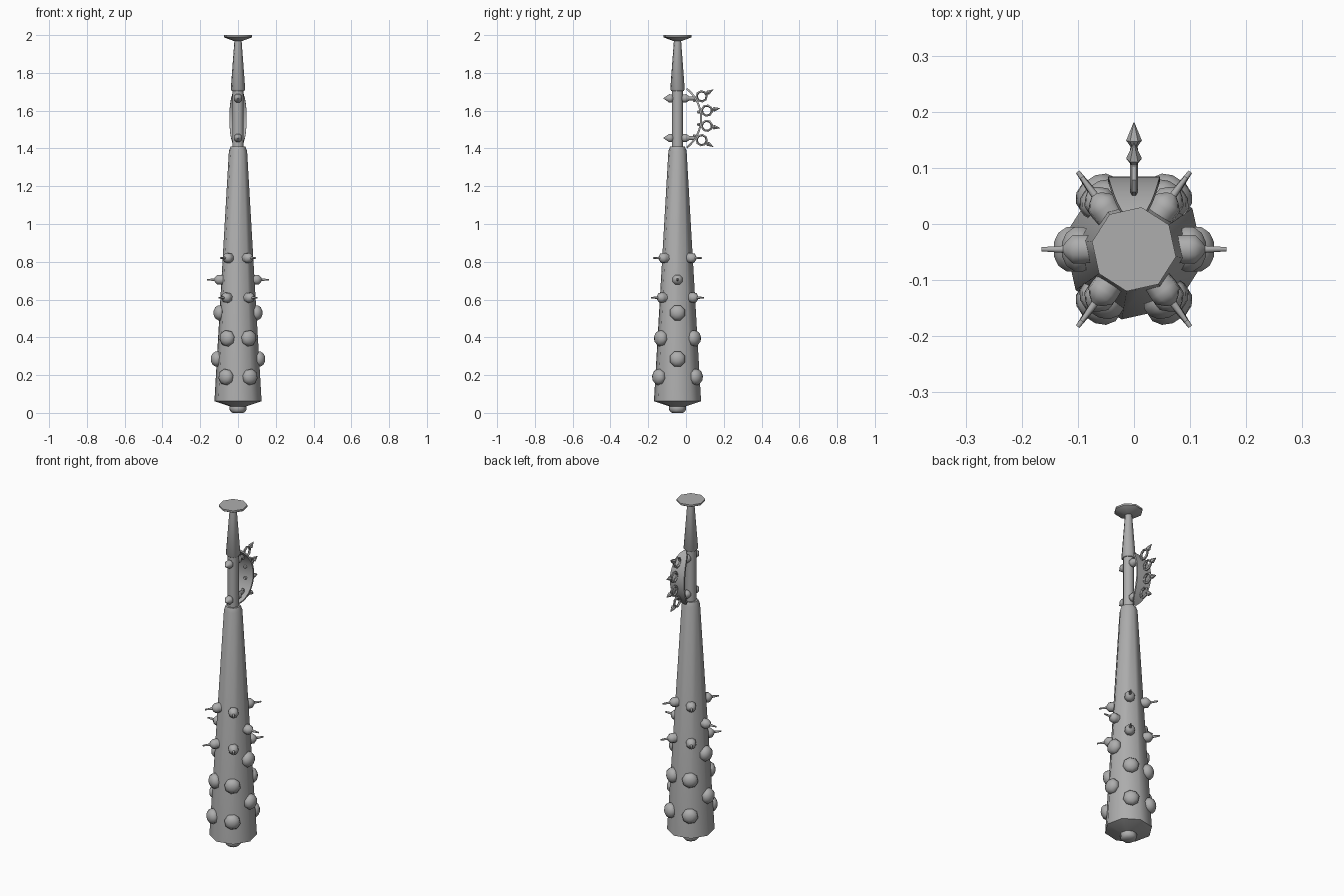
import bpy, bmesh
from math import sin, cos, pi, radians, sqrt
from mathutils import Vector, Matrix

if "Cube" in bpy.data.objects:
    bpy.data.objects.remove(bpy.data.objects["Cube"])

AXIS_Y = -0.045          # the club axis sits slightly in front of centre

grey = bpy.data.materials.new("iron grey")
grey.use_nodes = True
grey.diffuse_color = (0.42, 0.42, 0.42, 1)
grey.node_tree.nodes["Principled BSDF"].inputs["Base Color"].default_value = (0.42, 0.42, 0.42, 1)


def finish(name, bm, smooth):
    bmesh.ops.recalc_face_normals(bm, faces=bm.faces)
    mesh = bpy.data.meshes.new(name)
    bm.to_mesh(mesh)
    bm.free()
    mesh.materials.append(grey)
    obj = bpy.data.objects.new(name, mesh)
    bpy.context.collection.objects.link(obj)
    bpy.ops.object.select_all(action='DESELECT')
    obj.select_set(True)
    bpy.context.view_layer.objects.active = obj
    bpy.ops.object.shade_smooth_by_angle(angle=radians(smooth))
    return obj


def lathe(name, profile, origin=(0, AXIS_Y, 0), direction=(0, 0, 1), sides=8, turn=35, smooth=50):
    """Turn (radius, height) points around an axis, with closed ends."""
    bm = bmesh.new()
    rings = []
    for r, h in profile:
        angles = [radians(turn) + 2 * pi * i / sides for i in range(sides)]
        rings.append([bm.verts.new((r * cos(a), r * sin(a), h)) for a in angles])
    for low, high in zip(rings, rings[1:]):
        for i in range(sides):
            j = (i + 1) % sides
            bm.faces.new((low[i], low[j], high[j], high[i]))
    bm.faces.new(rings[0])
    bm.faces.new(rings[-1])
    rot = Vector((0, 0, 1)).rotation_difference(Vector(direction)).to_matrix().to_4x4()
    bm.transform(Matrix.Translation(origin) @ rot)
    return finish(name, bm, smooth)


# Shaft, grip and pommel
lathe("club_body", [(0.045, 0.035), (0.127, 0.062), (0.126, 0.075),
                    (0.049, 1.385), (0.04, 1.41)])
lathe("bottom_stud", [(0.03, 0), (0.044, 0.012), (0.046, 0.03), (0.04, 0.045)])
lathe("grip", [(0.03, 1.4), (0.03, 1.72)])
lathe("upper_handle", [(0.034, 1.705), (0.039, 1.712), (0.019, 1.975)])
lathe("pommel", [(0.02, 1.968), (0.07, 1.986), (0.076, 1.99), (0.076, 2.0)])


def body_radius(z):
    return 0.122 - (z - 0.075) * 0.0585


def around(name, z, angles, profile):
    """Set fittings on the body surface, pointing outwards."""
    for n, a in enumerate(angles):
        d = Vector((cos(radians(a)), sin(radians(a)), 0))
        lathe(f"{name}_{n + 1}", profile, Vector((0, AXIS_Y, z)) + d * body_radius(z),
              d, turn=22.5)


def diagonals(a):
    return (a, 180 - a, 180 + a, -a)


SIDES = (0, 180)
KNOB = [(0.035, -0.02), (0.043, -0.004), (0.043, 0.01), (0.032, 0.025), (0.014, 0.033)]
SPIKE = [(0.026, -0.012), (0.028, 0.012), (0.027, 0.024), (0.016, 0.035),
         (0.007, 0.041), (0.004, 0.08)]

# Rounded knobs and needle spikes
for row, (z, angles) in enumerate([(0.19, diagonals(57)), (0.285, SIDES),
                                   (0.395, diagonals(57)), (0.53, SIDES)]):
    around(f"knob_row_{row + 1}", z, angles, KNOB)
for row, (z, angles) in enumerate([(0.61, diagonals(54)), (0.705, SIDES),
                                   (0.82, diagonals(54))]):
    around(f"spike_row_{row + 1}", z, angles, SPIKE)

# Bolts through the grip: pointed in front, guard mounts behind
for n, z in enumerate((1.455, 1.665)):
    lathe(f"grip_bolt_{n + 1}", [(0.012, 0.02), (0.023, 0.03), (0.024, 0.044),
                                 (0.012, 0.06), (0.002, 0.074)],
          (0, AXIS_Y, z), (0, -1, 0), turn=22.5)
    lathe(f"guard_mount_{n + 1}", [(0.012, 0.02), (0.023, 0.03), (0.024, 0.046),
                                   (0.012, 0.062), (0.01, 0.095)],
          (0, AXIS_Y, z), (0, 1, 0), turn=22.5)

# Curved hand guard: a lens-shaped shell on an arc behind the grip
ARC = Vector((0, -0.118, 1.56))
RADIUS, SPAN, STEPS = 0.198, radians(52), 16


def on_arc(angle, r, x=0):
    return ARC + Vector((x, r * cos(angle), r * sin(angle)))


bm = bmesh.new()
rows = []
for i in range(STEPS + 1):
    t = -1 + 2 * i / STEPS
    half = 0.046 * sqrt(max(1 - t * t, 0.02))
    rows.append([bm.verts.new(on_arc(t * SPAN, r, x)) for x, r in
                 ((-half, RADIUS - 0.005), (half, RADIUS - 0.005),
                  (half, RADIUS + 0.005), (-half, RADIUS + 0.005))])
for a, b in zip(rows, rows[1:]):
    for i in range(4):
        j = (i + 1) % 4
        bm.faces.new((a[i], a[j], b[j], b[i]))
bm.faces.new(rows[0])
bm.faces.new(rows[-1])
finish("hand_guard", bm, 30)


def ring(name, centre, angle, outer=0.033, inner=0.021, half=0.007):
    """Eight-sided ring lying in the plane of the guard arc."""
    bm = bmesh.new()
    loops = []
    for i in range(8):
        a = angle + 2 * pi * (i + 0.5) / 8
        d = Vector((0, cos(a), sin(a)))
        section = ((outer, -half * 0.5), (outer, half * 0.5), (inner + 0.004, half),
                   (inner, 0), (inner + 0.004, -half))
        loops.append([bm.verts.new(centre + d * r + Vector((x, 0, 0))) for r, x in section])
    for i in range(8):
        a, b = loops[i], loops[(i + 1) % 8]
        for k in range(5):
            m = (k + 1) % 5
            bm.faces.new((a[k], a[m], b[m], b[k]))
    finish(name, bm, 30)


# Rings with spikes outside the guard, rivets inside it
for n, degrees in enumerate((-30, -10, 10, 30)):
    a = radians(degrees)
    out = Vector((0, cos(a), sin(a)))
    ring(f"guard_ring_{n + 1}", on_arc(a, 0.232), a)
    lathe(f"guard_spike_{n + 1}", [(0.005, 0.258), (0.014, 0.271), (0.001, 0.303)],
          ARC, out, sides=6, turn=0, smooth=30)
    lathe(f"guard_rivet_{n + 1}", [(0.007, 0.18), (0.009, 0.184), (0.009, 0.198)],
          ARC, out, sides=6, turn=0, smooth=30)
